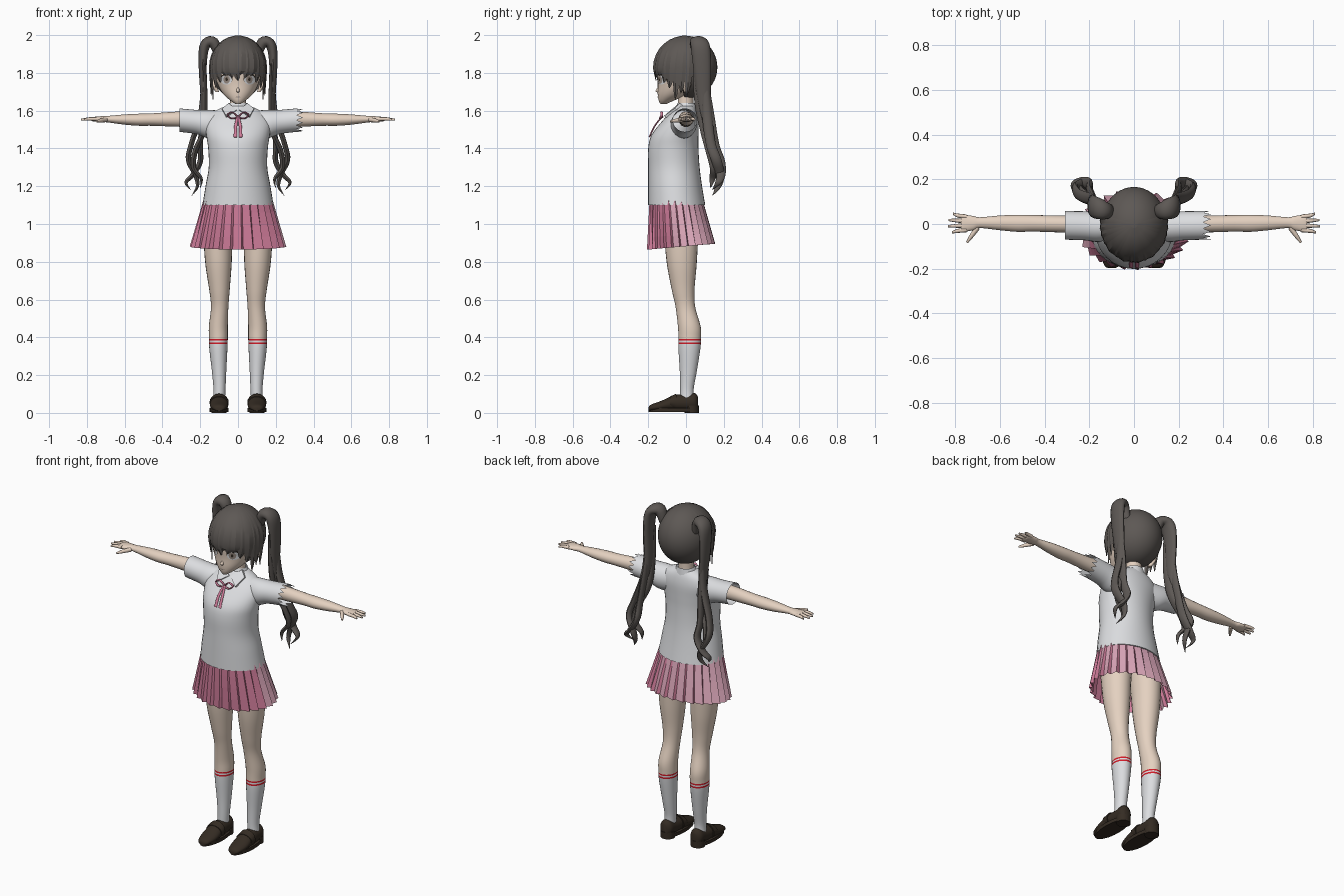
import bpy, bmesh
from math import sin, cos, pi, radians, sqrt
from mathutils import Vector
from mathutils.bvhtree import BVHTree

if "Cube" in bpy.data.objects:
    bpy.data.objects.remove(bpy.data.objects["Cube"])


def material(name, *rgb):
    m = bpy.data.materials.new(name)
    m.use_nodes = True
    m.diffuse_color = (*rgb, 1)
    m.node_tree.nodes["Principled BSDF"].inputs["Base Color"].default_value = (*rgb, 1)
    return m


hair = material("dark grey hair", .11, .098, .09)
skin = material("skin", .78, .64, .53)
white = material("white cloth", .72, .73, .75)
pink = material("pink", .62, .2, .32)
pale = material("pale pink", .7, .38, .48)
brown = material("brown leather", .035, .025, .017)
red = material("red", .65, .01, .02)
iris = material("grey brown iris", .35, .29, .25)
X, Y, Z = Vector((1, 0, 0)), Vector((0, 1, 0)), Vector((0, 0, 1))


def build(name, verts, faces, mats, rule=None, angle=50):
    """Make a mesh object, colour its faces by a rule and shade it."""
    me = bpy.data.meshes.new(name)
    me.from_pydata([tuple(v) for v in verts], [], faces)
    bm = bmesh.new()
    bm.from_mesh(me)
    bmesh.ops.recalc_face_normals(bm, faces=bm.faces)
    bm.to_mesh(me)
    bm.free()
    for m in mats:
        me.materials.append(m)
    ob = bpy.data.objects.new(name, me)
    bpy.context.collection.objects.link(ob)
    if rule:
        for p in me.polygons:
            p.material_index = rule(p)
    if angle:
        bpy.ops.object.select_all(action="DESELECT")
        ob.select_set(True)
        bpy.context.view_layer.objects.active = ob
        bpy.ops.object.shade_smooth_by_angle(angle=radians(angle))
    return ob


def spline(rows, steps):
    """Pass a smooth curve through rows of numbers."""
    rows = [Vector(r) for r in rows]
    out = []
    for i in range(len(rows) - 1):
        a, b, c, d = (rows[max(i - 1, 0)], rows[i], rows[i + 1], rows[min(i + 2, len(rows) - 1)])
        for k in range(steps):
            t = k / steps
            out.append(b + (c - a) * (t / 2) + (a * 2 - b * 5 + c * 4 - d) * (t * t / 2)
                       + (b * 3 - a - c * 3 + d) * (t ** 3 / 2))
    return out + [rows[-1]]


def loft(name, rows, mat, u=X, v=Y, follow=False, side=1, n=20, steps=4, caps=True, jag=0, rule=None):
    """Skin ellipses (x, y, z, radius u, radius v); follow turns them along the path."""
    rows = spline(rows, steps)
    verts, faces = [], []
    for i, r in enumerate(rows):
        c, a, b = Vector(r[:3]), u, v
        if follow:
            t = Vector(rows[min(i + 1, len(rows) - 1)][:3]) - Vector(rows[max(i - 1, 0)][:3])
            t.normalize()
            a = (u - t * u.dot(t)).normalized()
            b = t.cross(a)
        for k in range(n):
            w = 2 * pi * k / n
            p = c + a * (max(r[3], .001) * cos(w)) + b * (max(r[4], .001) * sin(w))
            if jag and i == len(rows) - 1:
                p.x += jag * (k % 2)
            verts.append((p.x * side, p.y, p.z))
    for i in range(len(rows) - 1):
        for k in range(n):
            j = (k + 1) % n
            faces.append((i * n + k, i * n + j, i * n + n + j, i * n + n + k))
    if caps:
        faces += [tuple(range(n)), tuple(range(len(verts) - n, len(verts)))]
    return build(name, verts, faces, mat if isinstance(mat, list) else [mat], rule)


def upright(table):
    """Turn (height, front, back, half width) into ellipse rows."""
    return [(0, (f + b) / 2, z, w, (b - f) / 2) for z, f, b, w in table]


# Head, neck and nose
face = loft("face", upright([
    (1.635, -.135, -.105, .012), (1.655, -.145, -.06, .042), (1.69, -.15, .02, .08),
    (1.74, -.15, .08, .108), (1.82, -.155, .12, .125), (1.9, -.13, .12, .11), (1.95, -.08, .08, .07)]),
    skin, n=32)
loft("neck", upright([(1.56, -.05, .05, .055), (1.62, -.045, .04, .043), (1.71, -.04, .04, .043)]), skin)
loft("nose", [(0, -.14, 1.73, .003, .004), (0, -.15, 1.705, .009, .012), (0, -.145, 1.695, .002, .002)], skin, n=10)

# Eyes, brows and mouth as thin plates laid on the face
tree = BVHTree.FromPolygons([v.co for v in face.data.vertices], [tuple(p.vertices) for p in face.data.polygons])


def plate(name, x, z, rx, rz, mat, lift):
    spots = [(x, z)] + [(x + rx * cos(k * pi / 10), z + rz * sin(k * pi / 10)) for k in range(20)]
    verts = [(px, tree.ray_cast(Vector((px, -1, pz)), Y)[0].y - lift, pz) for px, pz in spots]
    build(name, verts, [(0, k, k % 20 + 1) for k in range(1, 21)], [mat])


for s, tag in ((1, "left_"), (-1, "right_")):
    plate(tag + "eye_outline", s * .062, 1.768, .033, .027, brown, .002)
    plate(tag + "eye_white", s * .062, 1.763, .03, .025, white, .004)
    plate(tag + "iris", s * .06, 1.765, .017, .022, iris, .006)
    plate(tag + "pupil", s * .06, 1.766, .006, .01, brown, .008)
    loft(tag + "ear", [(.11, 0, 1.7, .01, .012), (.128, .005, 1.74, .014, .024), (.13, .01, 1.775, .006, .015)],
         skin, side=s, n=12)
plate("mouth", 0, 1.672, .014, .0025, iris, .002)

# Hair cap with an opening for the face
CZ = 1.83
bm = bmesh.new()
bmesh.ops.create_uvsphere(bm, u_segments=40, v_segments=28, radius=1)
for v in bm.verts:
    v.co = (v.co.x * .146, v.co.y * .166, CZ + v.co.z * .166)
opening = [f for f in bm.faces if f.calc_center_median().y < -.01 and f.calc_center_median().z < 1.87]
bmesh.ops.delete(bm, geom=opening, context="FACES")
bm.verts.index_update()
build("hair_cap", [v.co.copy() for v in bm.verts], [tuple(v.index for v in f.verts) for f in bm.faces], [hair])
bm.free()


def lock(name, az, tip, width, bend=0, out=1.0):
    """A ridged, pointed lock running from the crown to its tip."""
    verts, faces, count = [], [], 14
    for i in range(count):
        if i < 8:
            ph = radians(6 + 12 * i)
            r, z = sin(ph), CZ + .168 * cos(ph)
            w = 1
        else:
            t = (i - 7) / (count - 8)
            r, z = 1 - .07 * t, CZ - .017 + (tip - CZ + .017) * t
            w = sqrt(1 - t) if t < 1 else .02
        for e in (-1, 0, 1):
            g = radians(az + bend * max(0, i - 5) / 8 + e * width * w)
            k = r * out * (1 + .03 * (e == 0))
            verts.append((sin(g) * .15 * k, -cos(g) * .168 * k, z))
        if i:
            for q in (0, 1):
                faces.append((3 * i - 3 + q, 3 * i - 2 + q, 3 * i + 1 + q, 3 * i + q))
    build(name, verts, faces, [hair], angle=25)


bangs = [(-62, 1.72), (-47, 1.75), (-33, 1.785), (-19, 1.775), (-6, 1.76), (8, 1.79),
         (21, 1.775), (34, 1.785), (48, 1.75), (62, 1.72)]
for i, (az, tip) in enumerate(bangs):
    lock(f"bang_{i}", az, tip, 10, 6 if az < 0 else -5, 1 + .015 * (i % 2))
for s in (1, -1):
    for i, (az, tip) in enumerate([(74, 1.66), (85, 1.69), (97, 1.68)]):
        lock(f"side_lock_{s}_{i}", s * az, tip, 8, s * -5)

for s, tag in ((1, "left_"), (-1, "right_")):
    # Twin tails: a gathered root and wavy strands
    loft(tag + "tail_root", [
        (.1, .06, 1.88, .025, .02), (.13, .06, 1.96, .04, .03), (.175, .075, 1.945, .05, .028),
        (.187, .085, 1.84, .048, .022), (.18, .095, 1.65, .035, .018), (.19, .11, 1.5, .01, .008)],
        hair, u=Y, follow=True, side=s, n=14, steps=5)
    strands = [
        [(.185, .1, 1.85), (.195, .11, 1.6), (.245, .13, 1.43), (.262, .16, 1.34), (.225, .18, 1.26),
         (.215, .17, 1.2), (.245, .14, 1.15)],
        [(.175, .09, 1.85), (.185, .12, 1.6), (.2, .15, 1.42), (.2, .18, 1.33), (.24, .185, 1.26),
         (.275, .17, 1.22), (.25, .14, 1.18)],
        [(.175, .05, 1.85), (.175, .07, 1.65), (.18, .1, 1.5), (.225, .13, 1.39), (.235, .15, 1.3),
         (.195, .14, 1.24), (.2, .13, 1.19)]]
    for i, path in enumerate(strands):
        size = (.012, .026, .026, .027, .024, .016, .001)
        loft(f"{tag}tail_strand_{i}", [(*p, r, r * .55) for p, r in zip(path, size)], hair,
             u=Y, follow=True, side=s, n=10, steps=5)

    # Sleeves, the left one with a ragged edge
    loft(tag + "sleeve", [
        (.05, -.01, 1.535, .05, .065), (.15, -.012, 1.528, .068, .075), (.22, -.008, 1.54, .065, .064),
        (.31, -.006, 1.55, .064, .062)], white, u=Y, v=Z, side=s, n=28, caps=False, jag=.035 * (s > 0))
    # Arms, palms, fingers and thumbs
    loft(tag + "arm", [
        (.2, 0, 1.555, .04, .042), (.32, 0, 1.555, .038, .04), (.45, .003, 1.553, .037, .033),
        (.52, .003, 1.552, .038, .032), (.6, .005, 1.553, .033, .027), (.69, .006, 1.555, .024, .017),
        (.72, .004, 1.555, .032, .016), (.765, .003, 1.555, .038, .012), (.775, .003, 1.555, .034, .008)],
        skin, u=Y, v=Z, side=s)
    for i, reach in enumerate((.815, .832, .83, .81)):
        y = -.027 + .02 * i
        loft(f"{tag}finger_{i}", [
            (.75, y, 1.556, .01, .01), (.79, y * 1.15, 1.556, .009, .009), (reach, y * 1.4, 1.552, .005, .005)],
            skin, u=Y, v=Z, side=s, n=8)
    loft(tag + "thumb", [
        (.7, -.015, 1.552, .013, .012), (.725, -.05, 1.548, .011, .01), (.748, -.083, 1.543, .005, .005)],
        skin, u=Z, follow=True, side=s, n=8)

    # Legs with striped knee socks
    def sock(p):
        z = p.center.z
        return 1 if z < .36 or .37 < z < .38 else 2 if z < .39 else 0
    loft(tag + "leg", [
        (.1, .005, .08, .032, .036), (.098, .005, .13, .032, .036), (.1, .012, .22, .038, .045),
        (.104, .018, .34, .048, .058), (.104, .02, .4, .05, .06), (.104, .017, .46, .05, .06),
        (.097, -.003, .56, .046, .052), (.098, -.015, .65, .054, .06), (.103, -.022, .78, .069, .078),
        (.105, -.025, .9, .076, .088), (.1, -.03, 1.05, .085, .1)],
        [skin, white, red], side=s, n=24, steps=6, rule=sock)

    # Shoes: upper, strap, sole and heel
    tops = [(-.198, .03, .014), (-.185, .044, .033), (-.13, .064, .048), (-.06, .094, .046),
            (0, .098, .041), (.045, .105, .038), (.064, .085, .02)]
    loft(tag + "shoe", [(.1, y, (t + .01) / 2, w, (t - .01) / 2) for y, t, w in tops],
         brown, u=X, v=Z, side=s)
    loft(tag + "shoe_strap", [(.1, y, .055, .051, h) for y, h in ((-.085, .032), (-.05, .047))],
         brown, u=X, v=Z, side=s)
    loft(tag + "shoe_sole", [(.1, -.065, z, .051, .133) for z in (.006, .026)], brown, side=s)
    loft(tag + "shoe_heel", [(.1, .03, z, .04, .038) for z in (0, .04)], brown, side=s)

    # Collar flaps and bow
    flap = [(.006, -.078, 1.605), (.05, -.035, 1.64), (.085, -.06, 1.612), (.062, -.117, 1.572)]
    inner = [(x, y + .02, z - .012) for x, y, z in flap]
    build(tag + "collar", [(s * x, y, z) for x, y, z in flap + inner],
          [(0, 1, 2, 3), (4, 5, 6, 7)] + [(k, (k + 1) % 4, (k + 1) % 4 + 4, k + 4) for k in range(4)], [white], angle=0)
    loft(tag + "bow_loop", [
        (0, -.125, 1.565, .005, .005), (.03, -.13, 1.592, .007, .004), (.056, -.128, 1.578, .007, .004),
        (.035, -.136, 1.56, .007, .004), (0, -.13, 1.563, .005, .005)], pink, u=Y, follow=True, side=s, n=8)
    loft(tag + "bow_tail", [
        (.003, -.13, 1.565, .006, .004), (.012, -.165, 1.52, .008, .004), (.014, -.194, 1.46, .009, .004)],
        pink, follow=True, side=s, n=8)

# Blouse
loft("blouse", upright([
    (1.1, -.2, .102, .188), (1.2, -.2, .085, .172), (1.3, -.2, .072, .155), (1.4, -.2, .066, .158),
    (1.47, -.183, .066, .168), (1.54, -.13, .066, .172), (1.59, -.085, .058, .135), (1.625, -.055, .045, .065)]),
    white, n=36)
loft("collar_band", upright([(1.6, -.06, .055, .068), (1.64, -.045, .05, .05)]), white, caps=False)

# Pleated skirt, each pleat a broad face and a narrow fold
PLEATS, LEVELS = 26, 5
verts, faces = [], []
for i in range(LEVELS):
    t = i / (LEVELS - 1)
    for k in range(2 * PLEATS):
        w = 2 * pi * (k // 2 + (k % 2) * .82) / PLEATS
        r = 1 + (.03 + .06 * t) * (k % 2 - .6)
        verts.append(((.182 + .065 * t) * r * cos(w), -.052 + .026 * t + (.14 + .035 * t) * r * sin(w),
                      1.125 - t * (.245 - .015 * sin(w))))
        if i:
            a, b = (i - 1) * 2 * PLEATS, (k + 1) % (2 * PLEATS)
            faces.append((a + k, a + b, a + b + 2 * PLEATS, a + k + 2 * PLEATS))
build("skirt", verts, faces, [pink, pale], lambda p: int(p.index % 2 == 0 and p.center.y > -.09), angle=0)
